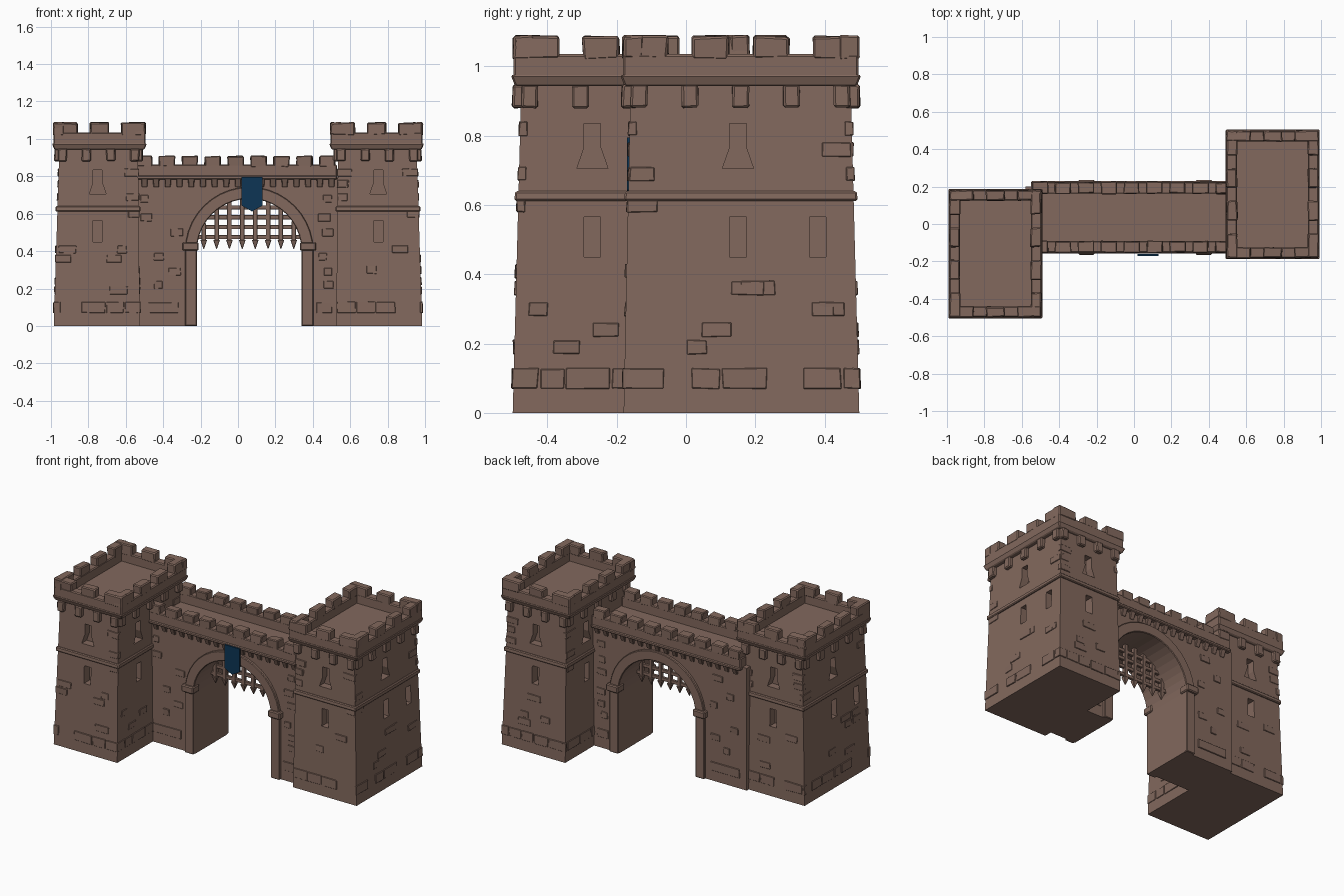
import bpy, bmesh, math, random
from mathutils import Matrix, Vector

random.seed(4)
cube = bpy.data.objects.get("Cube")
if cube:
    bpy.data.objects.remove(cube, do_unlink=True)


def material(name, rgb):
    m = bpy.data.materials.new(name)
    m.use_nodes = True
    m.diffuse_color = (*rgb, 1)
    m.node_tree.nodes["Principled BSDF"].inputs["Base Color"].default_value = (*rgb, 1)
    return m


STONE = material("brown stone", (0.225, 0.14, 0.11))
BLUE = material("banner blue", (0.004, 0.036, 0.09))


def frustum(bm, r0, z0, r1, z1, jitter=0):
    """Block between two rectangles (x0, x1, y0, y1)."""
    def ring(r, z):
        pts = [(r[0], r[2]), (r[1], r[2]), (r[1], r[3]), (r[0], r[3])]
        return [bm.verts.new([c + random.uniform(-jitter, jitter) for c in (x, y, z)])
                for x, y in pts]
    a, b = ring(r0, z0), ring(r1, z1)
    bm.faces.new(a[::-1])
    bm.faces.new(b)
    for i in range(4):
        j = (i + 1) % 4
        bm.faces.new((a[i], a[j], b[j], b[i]))


def box(bm, x0, x1, y0, y1, z0, z1, jitter=0):
    frustum(bm, (x0, x1, y0, y1), z0, (x0, x1, y0, y1), z1, jitter)


def prism(bm, outline, y0, y1, matrix=None):
    """Extrude an x-z outline along y."""
    a = [bm.verts.new((x, y0, z)) for x, z in outline]
    b = [bm.verts.new((x, y1, z)) for x, z in outline]
    bm.faces.new(a)
    bm.faces.new(b[::-1])
    for i in range(len(a)):
        j = (i + 1) % len(a)
        bm.faces.new((a[j], a[i], b[i], b[j]))
    if matrix:
        bmesh.ops.transform(bm, matrix=matrix, verts=a + b)


def finish(bm, name, bevel=0.004, mat=STONE, turn=False):
    bmesh.ops.recalc_face_normals(bm, faces=bm.faces)
    me = bpy.data.meshes.new(name)
    bm.to_mesh(me)
    me.materials.append(mat)
    ob = bpy.data.objects.new(name, me)
    bpy.context.collection.objects.link(ob)
    if turn:
        ob.rotation_euler.z = math.pi
    if bevel:
        mod = ob.modifiers.new("worn edges", "BEVEL")
        mod.width = bevel
        mod.segments = 1
    return ob


def grow(r, d):
    return (r[0] - d, r[1] + d, r[2] - d, r[3] + d)


# ---------------------------------------------------------------- towers
FOOT = (0.525, 0.985, -0.18, 0.5)
HEAD = (0.535, 0.955, -0.16, 0.475)
TOP = (0.495, 0.987, -0.182, 0.498)
BODY_H = 0.95


def section(z):
    t = z / BODY_H
    return tuple(a + (b - a) * t for a, b in zip(FOOT, HEAD))


def stone_on(bm, side, u, w, z0, z1, proud=0.006):
    """Thin block hugging one sloped tower face."""
    def rect(z):
        x0, x1, y0, y1 = section(z)
        if side < 2:
            c = x0 + (x1 - x0) * u
            e = y0 if side == 0 else y1
            s = -1 if side == 0 else 1
            lo, hi = sorted((e - s * 0.02, e + s * proud))
            return max(c - w / 2, x0 - proud), min(c + w / 2, x1 + proud), lo, hi
        c = y0 + (y1 - y0) * u
        e = x0 if side == 2 else x1
        s = -1 if side == 2 else 1
        lo, hi = sorted((e - s * 0.02, e + s * proud))
        return lo, hi, max(c - w / 2, y0 - proud), min(c + w / 2, y1 + proud)
    frustum(bm, rect(z0), z0, rect(z1), z1, 0.002)


def window_cutters():
    bm = bmesh.new()
    slot = [(-0.024, 0.45), (0.024, 0.45), (0.024, 0.565), (-0.024, 0.565)]
    slit = [(-0.045, 0.705), (0.045, 0.705), (0.024, 0.765), (0.024, 0.835),
            (-0.024, 0.835), (-0.024, 0.765)]
    cx, quarter = 0.75, Matrix.Rotation(math.pi / 2, 4, "Z")
    for outline in (slot, slit):
        for y in (-0.17, 0.485):
            prism(bm, outline, y - 0.055, y + 0.055, Matrix.Translation((cx, 0, 0)))
        for x, y in ((0.535, 0.27), (0.965, 0.15)):
            prism(bm, outline, -0.055, 0.055, Matrix.Translation((x, y, 0)) @ quarter)
    prism(bm, slot, -0.055, 0.055, Matrix.Translation((0.965, 0.38, 0)) @ quarter)
    return finish(bm, "window_cutter", 0)


def merlons(bm, a, b, count, corner, middle, place):
    """Blocks along one parapet edge, corner blocks wider."""
    gap = (b - a - 2 * corner - (count - 2) * middle) / (count - 1)
    p = a
    for i in range(count):
        w = corner if i in (0, count - 1) else middle
        place(bm, p, p + w)
        p += w + gap


def tower(label, turn):
    # tapered body with cut windows
    bm = bmesh.new()
    frustum(bm, FOOT, 0, HEAD, BODY_H)
    body = finish(bm, label + "_tower_body", 0)
    cutter = window_cutters()
    mod = body.modifiers.new("windows", "BOOLEAN")
    mod.object, mod.operation, mod.solver = cutter, "DIFFERENCE", "EXACT"
    deps = bpy.context.evaluated_depsgraph_get()
    body.data = bpy.data.meshes.new_from_object(body.evaluated_get(deps))
    body.modifiers.clear()
    bpy.data.objects.remove(cutter, do_unlink=True)
    if turn:
        body.rotation_euler.z = math.pi

    # string course and cornice slab
    bm = bmesh.new()
    mid = section(0.625)
    frustum(bm, grow(mid, 0.012), 0.612, grow(mid, 0.009), 0.64)
    frustum(bm, grow(TOP, -0.005), 0.943, grow(TOP, 0.008), 0.975)
    finish(bm, label + "_tower_bands", 0.005, turn=turn)

    # parapet walls and merlons
    bm = bmesh.new()
    x0, x1, y0, y1 = TOP
    t = 0.057
    for y in (y0, y1 - t):
        box(bm, x0, x1, y, y + t, 0.96, 1.035)
        merlons(bm, x0, x1, 3, 0.13, 0.1,
                lambda m, a, b: box(m, a, b, y, y + t, 1.02, 1.087, 0.004))
    for x in (x0, x1 - t):
        box(bm, x, x + t, y0, y1, 0.96, 1.035)
        merlons(bm, y0, y1, 4, 0.13, 0.105,
                lambda m, a, b: box(m, x, x + t, a, b, 1.02, 1.087, 0.004))
    finish(bm, label + "_tower_parapet", 0.006, turn=turn)

    # corbels under the cornice
    bm = bmesh.new()
    for side, count in ((0, 4), (1, 4), (2, 5), (3, 5)):
        for i in range(count):
            u = 0.04 + 0.92 * i / (count - 1)
            stone_on(bm, side, u, 0.048, 0.88, 0.948, 0.025)
    finish(bm, label + "_tower_corbels", 0.006, turn=turn)

    # base course and scattered raised stones
    bm = bmesh.new()
    for side in range(4):
        length = 0.46 if side < 2 else 0.68
        u = 0
        while u < 1:
            w = random.uniform(0.07, 0.14)
            if random.random() < 0.7:
                stone_on(bm, side, u + w / 2 / length, w - 0.008, 0.07, 0.128, 0.005)
            u += w / length
        for _ in range(9):
            z = random.choice((0.17, 0.22, 0.28, 0.34, 0.39, 0.58, 0.67, 0.74, 0.8))
            u = random.uniform(0.05, 0.95) if z < 0.4 else random.choice((0.06, 0.93))
            stone_on(bm, side, u, random.uniform(0.05, 0.1), z, z + 0.04, 0.004)
    finish(bm, label + "_tower_stones", 0.002, turn=turn)


tower("left", False)
tower("right", True)

# ---------------------------------------------------------------- gate wall
CX, SPRING, R_IN, R_OUT = 0.06, 0.4, 0.28, 0.343
FRONT, BACK = -0.13, 0.2


def arc(radius, steps=20):
    return [(CX - radius * math.cos(math.pi * i / steps),
             SPRING + radius * math.sin(math.pi * i / steps)) for i in range(steps + 1)]


bm = bmesh.new()
opening = [(CX - R_IN, 0)] + arc(R_IN) + [(CX + R_IN, 0)]
prism(bm, [(-0.58, 0)] + opening + [(0.58, 0), (0.58, 0.8), (-0.58, 0.8)], FRONT, BACK)
finish(bm, "gate_wall", 0)

# arch surround with imposts
bm = bmesh.new()
surround = opening + [(CX + R_OUT, 0)] + arc(R_OUT)[::-1] + [(CX - R_OUT, 0)]
prism(bm, surround, FRONT - 0.018, BACK + 0.018)
finish(bm, "arch_surround", 0.004)
bm = bmesh.new()
for x in (CX - 0.314, CX + 0.314):
    for y in (FRONT, BACK):
        box(bm, x - 0.043, x + 0.043, y - 0.036, y + 0.036, 0.402, 0.447)
finish(bm, "arch_imposts", 0.006)

# wall parapets, corbels and raised stones on both faces
parapet, corbels, stones = bmesh.new(), bmesh.new(), bmesh.new()
for face, s in ((FRONT, -1), (BACK, 1)):
    def span(inner, outer):
        return sorted((face + s * inner, face + s * outer))
    y0, y1 = span(-0.038, 0.023)
    box(parapet, -0.55, 0.53, y0, y1, 0.785, 0.862)
    c0, c1 = span(-0.03, 0.029)
    box(parapet, -0.55, 0.53, c0, c1, 0.782, 0.803)
    merlons(parapet, -0.545, 0.52, 9, 0.085, 0.085,
            lambda m, a, b: box(m, a, b, y0, y1, 0.85, 0.908, 0.004))
    b0, b1 = span(-0.01, 0.006)
    t0, t1 = span(-0.01, 0.024)
    for i in range(17):
        x = -0.5 + i * 0.0625
        frustum(corbels, (x - 0.015, x + 0.015, b0, b1), 0.742,
                (x - 0.017, x + 0.017, t0, t1), 0.788)
    p0, p1 = span(-0.02, 0.005)
    for x0, x1 in ((-0.53, -0.3), (0.42, 0.52)):
        box(stones, x0, x1 - 0.02, p0, p1, 0.07, 0.125, 0.002)
        for z in (0.2, 0.27, 0.35, 0.48, 0.56, 0.66):
            x = random.uniform(x0, x1 - 0.06)
            box(stones, x, x + random.uniform(0.04, 0.07), p0, p1, z, z + 0.04, 0.002)
finish(parapet, "wall_parapet", 0.005)
finish(corbels, "wall_corbels", 0.003)
finish(stones, "wall_stones", 0.002)

# ---------------------------------------------------------------- portcullis
bm = bmesh.new()
MID = 0.03
for i in range(8):
    x = -0.183 + i * 0.0687
    top = SPRING + math.sqrt(R_IN ** 2 - (x - CX) ** 2) + 0.01
    box(bm, x - 0.012, x + 0.012, MID - 0.012, MID + 0.012, 0.455, top)
    frustum(bm, (x - 0.002, x + 0.002, MID - 0.002, MID + 0.002), 0.412,
            (x - 0.018, x + 0.018, MID - 0.016, MID + 0.016), 0.46)
for z in (0.475, 0.528, 0.581, 0.634):
    half = math.sqrt(R_IN ** 2 - (z - SPRING) ** 2) + 0.008
    box(bm, CX - half, CX + half, MID - 0.009, MID + 0.009, z - 0.011, z + 0.011)
finish(bm, "portcullis", 0.002)

# hanging banner
bm = bmesh.new()
prism(bm, [(0.02, 0.795), (0.02, 0.643), (0.075, 0.612), (0.13, 0.643), (0.13, 0.795)],
      FRONT - 0.04, FRONT - 0.031)
finish(bm, "banner", 0, BLUE)
